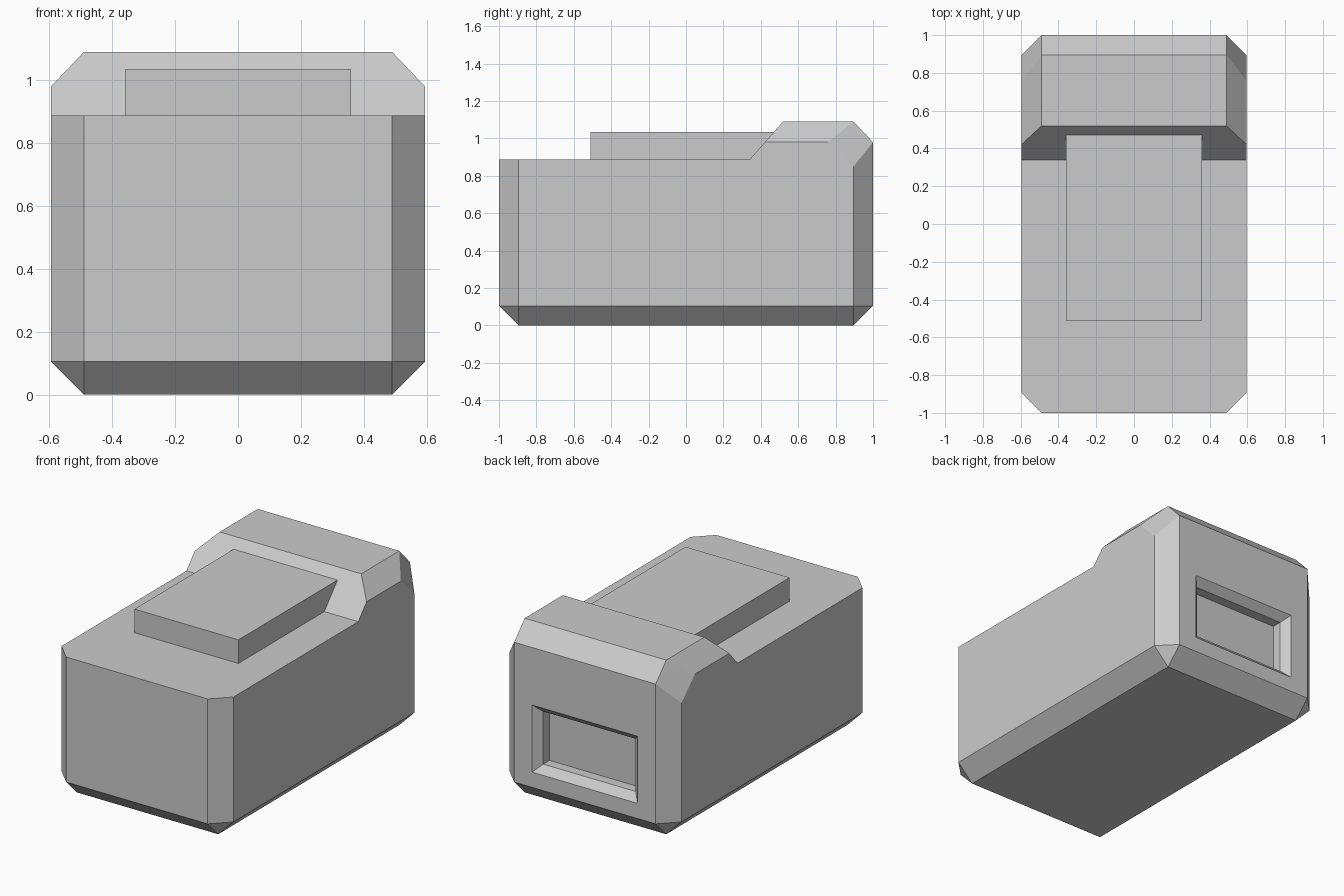
import bpy, bmesh

if "Cube" in bpy.data.objects:
    bpy.data.objects.remove(bpy.data.objects["Cube"])

grey = bpy.data.materials.new("light grey")
grey.use_nodes = True
colour = (0.6, 0.6, 0.6, 1)
grey.diffuse_color = colour
grey.node_tree.nodes["Principled BSDF"].inputs["Base Color"].default_value = colour


def hull(name, half_points):
    """Convex solid from points mirrored across x = 0."""
    bm = bmesh.new()
    for x, y, z in half_points:
        bm.verts.new((x, y, z))
        bm.verts.new((-x, y, z))
    bmesh.ops.convex_hull(bm, input=bm.verts[:])
    bmesh.ops.dissolve_limit(bm, angle_limit=0.03, verts=bm.verts[:], edges=bm.edges[:])
    bmesh.ops.recalc_face_normals(bm, faces=bm.faces[:])
    mesh = bpy.data.meshes.new(name)
    bm.to_mesh(mesh)
    bm.free()
    mesh.materials.append(grey)
    obj = bpy.data.objects.new(name, mesh)
    bpy.context.collection.objects.link(obj)
    return obj


def block(x, y0, y1, z0, z1):
    return [(x, y, z) for y in (y0, y1) for z in (z0, z1)]


def rect(x, y, z0, z1):
    return [(x, y, z0), (x, y, z1)]


def cut(target, cutter):
    cutter.hide_render = True
    mod = target.modifiers.new("cut", "BOOLEAN")
    mod.operation = "DIFFERENCE"
    mod.solver = "EXACT"
    mod.object = cutter
    bpy.context.view_layer.objects.active = target
    bpy.ops.object.modifier_apply(modifier=mod.name)
    bpy.data.objects.remove(cutter)


# Chamfered main body, with deeper facets at the upper rear corners
W, IN_X, IN_Y = 0.595, 0.49, 0.895
LOW, HIGH, TOP = 0.105, 0.98, 1.09
body = hull("body", [
    (IN_X, -IN_Y, 0), (IN_X, IN_Y, 0),
    (IN_X, -1, LOW), (W, -IN_Y, LOW), (W, IN_Y, LOW), (IN_X, 1, LOW),
    (IN_X, -1, HIGH), (W, -IN_Y, HIGH), (IN_X, -IN_Y, TOP),
    (IN_X, IN_Y, TOP), (IN_X, 1, HIGH), (W, IN_Y, 0.85), (W, 0.76, HIGH),
])

# Lowered front deck with a slope up to the rear hump
DECK = 0.887
cut(body, hull("deck_cutter", [
    (1, -1.5, DECK), (1, 0.34, DECK), (1, 0.604, 1.187), (1, -1.5, 1.187),
]))

# Rear recess: sloped rim, then straight walls
Z0, Z1, HALF, RIM = 0.2, 0.62, 0.365, 0.045
cut(body, hull("rim_cutter",
               rect(HALF + RIM, 1 + RIM, Z0 - RIM, Z1 + RIM)
               + rect(HALF - RIM, 1 - RIM, Z0 + RIM, Z1 - RIM)))
cut(body, hull("recess_cutter",
               block(HALF - RIM, 0.893, 1.1, Z0 + RIM, Z1 - RIM)))

# Raised plate on the deck, running into the slope
hull("top_plate", block(0.36, -0.51, 0.56, DECK - 0.03, 1.035))
